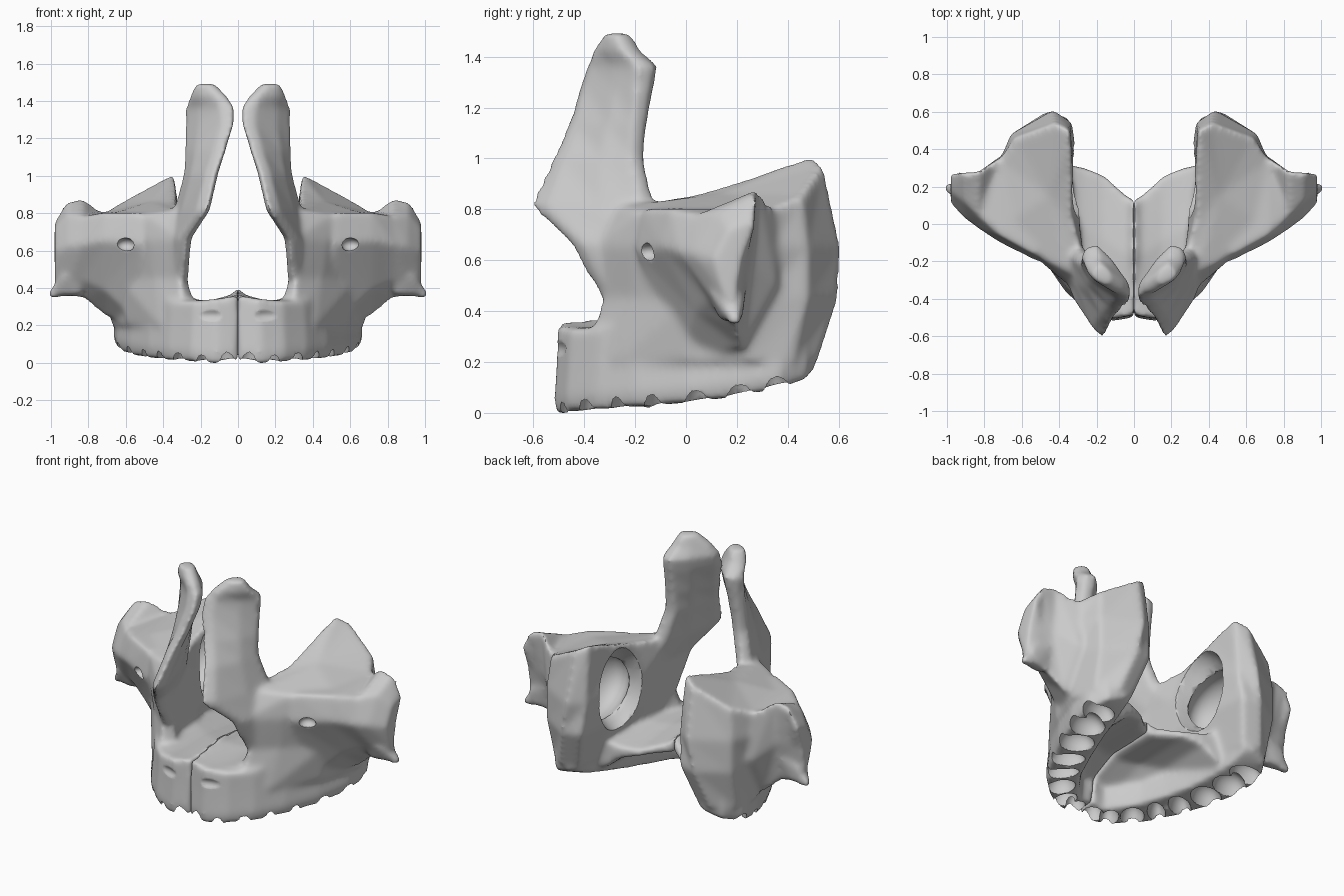
import bpy, bmesh, math
from mathutils import Vector, Matrix

if "Cube" in bpy.data.objects:
    bpy.data.objects.remove(bpy.data.objects["Cube"])

bm = bmesh.new()


def loft(rings):
    """Closed solid through rings of equal point count, capped with centre fans."""
    vs = [[bm.verts.new(p) for p in r] for r in rings]
    n = len(vs[0])
    faces = []
    for a, b in zip(vs, vs[1:]):
        for i in range(n):
            j = (i + 1) % n
            faces.append(bm.faces.new((a[i], a[j], b[j], b[i])))
    for ring in (vs[0], vs[-1]):
        c = bm.verts.new(sum((v.co for v in ring), Vector()) / n)
        for i in range(n):
            faces.append(bm.faces.new((ring[i], ring[(i + 1) % n], c)))
    bmesh.ops.recalc_face_normals(bm, faces=faces)


def blade(f, r, t, z):
    """Rounded slice of the frontal process from front edge f to rear edge r."""
    f, r = Vector(f), Vector(r)
    d = r - f
    n = Vector((d.y, -d.x)).normalized() * t / 2
    pts = [f, f + d * .15 + n * .7, f + d * .6 + n, r - d * .08 + n * .9,
           r, r - d * .08 - n * .9, f + d * .6 - n, f + d * .15 - n * .7]
    return [(p.x, p.y, z) for p in pts]


def level(z, pts):
    return [(x, y, z) for x, y in pts]

# body: horizontal slices, then a sloping orbital floor
loft([
    level(.2, [(.2, -.33), (.28, -.41), (.42, -.28), (.59, .0), (.68, .25),
               (.65, .42), (.54, .52), (.42, .49), (.38, .25), (.3, -.05)]),
    level(.45, [(.27, -.26), (.31, -.33), (.45, -.21), (.64, .02), (.7, .3),
                (.66, .48), (.47, .6), (.35, .57), (.31, .3), (.29, 0)]),
    level(.65, [(.27, -.3), (.3, -.37), (.48, -.22), (.66, .0), (.72, .34),
                (.66, .48), (.43, .61), (.33, .54), (.3, .3), (.29, 0)]),
    [(.26, -.22, .81), (.34, -.26, .81), (.5, -.18, .79), (.68, .0, .79), (.72, .34, .8),
     (.64, .46, .85), (.42, .54, .97), (.34, .5, 1.01), (.33, .28, .93), (.33, .05, .86)],
])

# zygomatic process: slices moving outwards, then a downward spur at the tip
zygo = [
    (.52, [(-.17, .8), (-.2, .63), (0, .2), (.3, .25), (.42, .5), (.38, .8)]),
    (.72, [(-.06, .8), (-.1, .65), (.04, .39), (.22, .25), (.36, .5), (.35, .8)]),
    (.83, [(.04, .78), (-.03, .63), (.09, .44), (.2, .34), (.26, .6), (.28, .88)]),
    (.91, [(.12, .79), (.03, .62), (.12, .42), (.2, .36), (.24, .6), (.28, .87)]),
    (.98, [(.17, .72), (.11, .6), (.15, .46), (.19, .42), (.22, .6), (.28, .76)]),
]
loft([[(x, y, z) for y, z in s] for x, s in zygo])
loft([[(.84, .08, .48), (.84, .24, .5), (.84, .21, .35), (.84, .13, .36)],
      [(.94, .1, .46), (.94, .23, .47), (.94, .22, .35), (.94, .15, .36)],
      [(1.01, .17, .38), (1.01, .21, .38), (1.01, .21, .34), (1.01, .17, .34)]])

# frontal process
loft([blade(*s) for s in [
    ((.13, -.31), (.21, -.24), .09, 1.49), ((.06, -.36), (.24, -.2), .12, 1.42),
    ((.02, -.39), (.26, -.125), .13, 1.36), ((.02, -.42), (.26, -.135), .12, 1.28),
    ((.07, -.47), (.26, -.155), .11, 1.13), ((.12, -.53), (.26, -.165), .11, 1.0),
    ((.165, -.62), (.31, -.12), .11, .81),
    ((.27, -.46), (.37, -.05), .11, .66), ((.29, -.34), (.37, 0), .11, .45)]])

# alveolar ridge: outer x,y, inner x,y, bottom, top
arch = [
    (.0, -.5, .0, -.36, .01, .36), (.12, -.52, .08, -.37, -.01, .34),
    (.25, -.47, .15, -.3, .0, .33), (.37, -.36, .22, -.2, .01, .33),
    (.48, -.2, .28, -.06, .02, .35), (.58, 0, .33, .08, .035, .36),
    (.65, .2, .37, .22, .06, .36), (.67, .36, .4, .35, .09, .36),
    (.6, .48, .42, .45, .13, .4), (.49, .51, .42, .49, .17, .4)]


def ridge(ox, oy, ix, iy, b, t):
    o, i = Vector((ox, oy)), Vector((ix, iy))
    prof = [(.05, b), (0, b + .06), (.06, b + .2), (.1, t), (.9, t), (1, b + .12), (.93, b + .02)]
    return [(*o.lerp(i, k), z) for k, z in prof]

loft([ridge(*a) for a in arch])

# hard palate with a raised crest at the midline
pal = [(.0, -.48, .13, .40, .27), (.04, -.49, .15, .36, .26), (.16, -.44, .26, .33, .25),
       (.27, -.35, .3, .34, .22), (.38, -.2, .32, .37, .13)]
loft([[(x, f, min(t, .35)), (x, (f + b) / 2, t), (x, b, t - .04), (x, b, u),
       (x, f + .3, u - .01), (x, f + .04, u - .13)] for x, f, b, t, u in pal])

me = bpy.data.meshes.new("upper_jaw_bone")
bm.to_mesh(me)
bm.free()
bone = bpy.data.objects.new("upper_jaw_bone", me)
bpy.context.collection.objects.link(bone)
bpy.context.view_layer.objects.active = bone
bone.select_set(True)


def modify(kind, **props):
    m = bone.modifiers.new(kind.lower(), kind)
    for k, v in props.items():
        setattr(m, k, v)
    bpy.ops.object.modifier_apply(modifier=m.name)


def carve(loc, radii, turn=0.0):
    """Subtract an ellipsoid from the bone."""
    b = bmesh.new()
    mat = Matrix.Translation(loc) @ Matrix.Rotation(turn, 4, 'Z') @ Matrix.Diagonal((*radii, 1))
    bmesh.ops.create_uvsphere(b, u_segments=24, v_segments=14, radius=1, matrix=mat)
    m = bpy.data.meshes.new("cutter")
    b.to_mesh(m)
    b.free()
    o = bpy.data.objects.new("cutter", m)
    bpy.context.collection.objects.link(o)
    o.hide_render = True
    modify('BOOLEAN', operation='DIFFERENCE', object=o, solver='EXACT')
    bpy.data.objects.remove(o)


# fuse the parts into one organic solid
modify('REMESH', mode='VOXEL', voxel_size=.014)
modify('SMOOTH', factor=.5, iterations=14)

# sinus cavity and its wide inner opening
carve((.49, .22, .6), (.15, .28, .21))
carve((.3, .23, .63), (.17, .2, .26))
# small cheek opening and the shallow hollow under the nose
carve((.6, -.15, .63), (.05, .045, .035), .5)
carve((.17, -.56, .25), (.14, .085, .05), .25)

# tooth sockets breaking through the outer rim of the ridge
for k, r in [(.65, .06), (1.6, .055), (2.6, .07), (3.5, .052), (4.3, .06),
             (5.2, .08), (6.1, .08), (6.95, .065)]:
    i = int(k)
    a = [p + (q - p) * (k - i) for p, q in zip(arch[i], arch[i + 1])]
    o, n = Vector(a[:2]), Vector(a[2:4])
    c = o.lerp(n, .4)
    d = n - o
    carve((c.x, c.y, a[4] + .01), (d.length * .41, r, .1), math.atan2(d.y, d.x))

# soften the cut edges, add the opposite half, stand on the ground
modify('SMOOTH', factor=.5, iterations=4)
modify('MIRROR', use_axis=(True, False, False), use_mirror_merge=False)
zs = min(v.co.z for v in bone.data.vertices)
for v in bone.data.vertices:
    v.co.z -= zs
bpy.ops.object.shade_smooth_by_angle(angle=math.radians(50))
